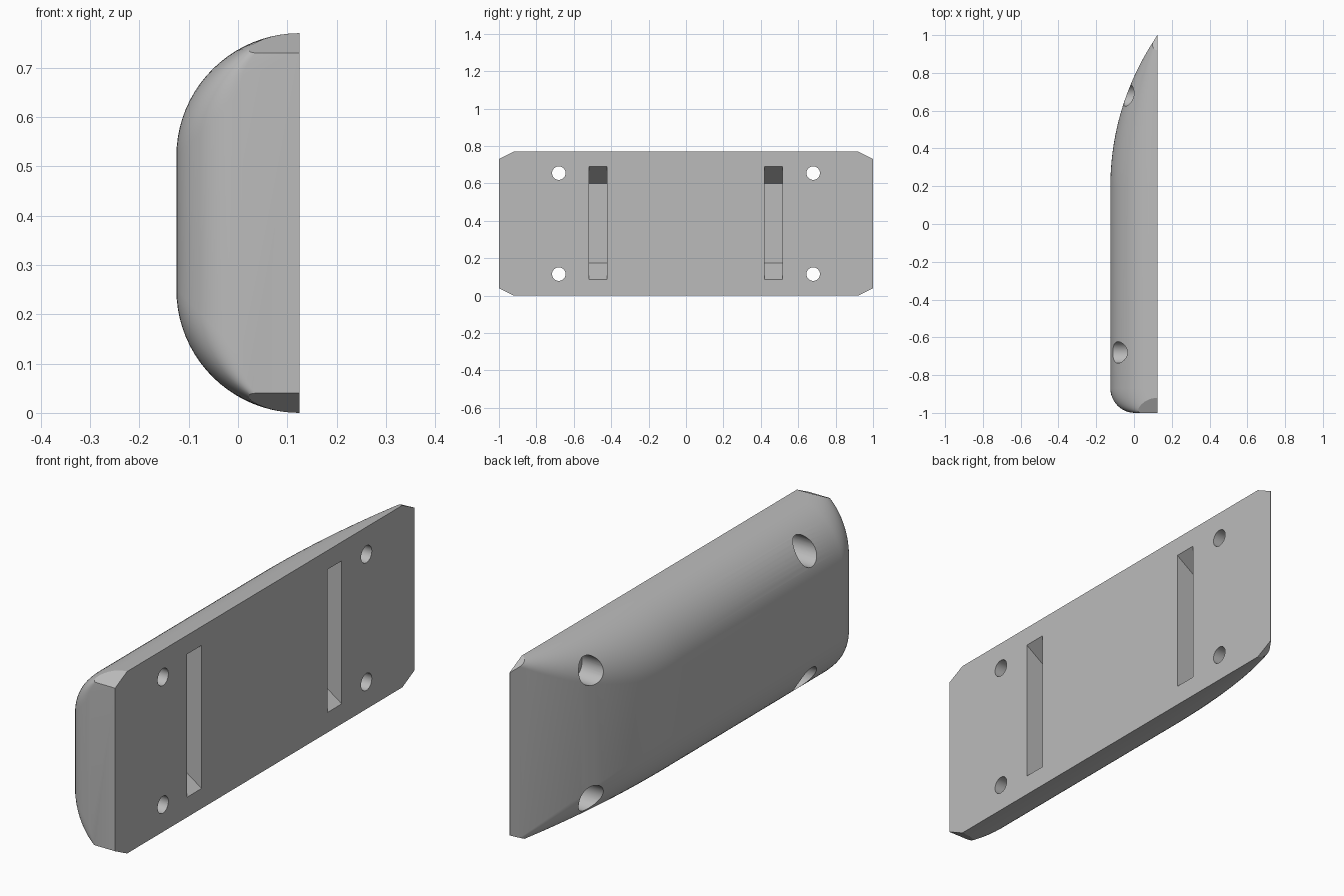
import bpy, bmesh, math
from mathutils import Matrix

if "Cube" in bpy.data.objects:
    bpy.data.objects.remove(bpy.data.objects["Cube"])

BACK = 0.125       # plane of the flat mounting face
DEPTH = 0.25       # full thickness
HEIGHT = 0.77
NOSE = 0.13        # rounding at the front end
TAPER = 0.2        # where the rear slope starts

gray = bpy.data.materials.new("plain gray")
gray.use_nodes = True
gray.diffuse_color = (0.5, 0.5, 0.5, 1)
gray.node_tree.nodes["Principled BSDF"].inputs["Base Color"].default_value = (0.5, 0.5, 0.5, 1)


def make_object(name, bm):
    bmesh.ops.recalc_face_normals(bm, faces=bm.faces)
    mesh = bpy.data.meshes.new(name)
    bm.to_mesh(mesh)
    bm.free()
    mesh.materials.append(gray)
    obj = bpy.data.objects.new(name, mesh)
    bpy.context.collection.objects.link(obj)
    return obj


def loft(name, rings):
    """Skin a row of equal closed rings and cap both ends."""
    bm = bmesh.new()
    rows = [[bm.verts.new(p) for p in ring] for ring in rings]
    n = len(rows[0])
    for a, b in zip(rows, rows[1:]):
        for i in range(n):
            j = (i + 1) % n
            bm.faces.new((a[i], a[j], b[j], b[i]))
    bm.faces.new(rows[0])
    bm.faces.new(rows[-1])
    return make_object(name, bm)


def section(y, depth, steps=20):
    """Half-rounded cross-section whose edge radius equals its depth."""
    top = []
    for i in range(steps + 1):
        a = math.pi / 2 * i / steps
        top.append((BACK - depth * math.cos(a), y, HEIGHT - depth + depth * math.sin(a)))
    bottom = [(x, y, HEIGHT - z) for x, y, z in reversed(top)]
    return top + bottom


def cylinder(name, x0, x1, y, z, radius):
    bm = bmesh.new()
    place = Matrix.Translation(((x0 + x1) / 2, y, z)) @ Matrix.Rotation(math.pi / 2, 4, "Y")
    bmesh.ops.create_cone(bm, cap_ends=True, segments=40, radius1=radius,
                          radius2=radius, depth=x1 - x0, matrix=place)
    return make_object(name, bm)


def cut(target, cutter, operation="DIFFERENCE"):
    cutter.hide_render = True
    mod = target.modifiers.new("cut", "BOOLEAN")
    mod.operation = operation
    mod.solver = "EXACT"
    mod.object = cutter
    bpy.context.view_layer.objects.active = target
    bpy.ops.object.modifier_apply(modifier=mod.name)
    bpy.data.objects.remove(cutter)


# Body: rounded nose, straight middle, curved slope to a thin rear edge
stations = []
for i in range(13):
    a = math.pi / 2 * i / 12
    stations.append((-1 + NOSE - NOSE * math.cos(a), DEPTH - NOSE + NOSE * math.sin(a)))
run = 1 - TAPER
arc = (run ** 2 + DEPTH ** 2) / (2 * DEPTH)
for i in range(25):
    t = run * i / 24
    drop = arc - math.sqrt(arc ** 2 - t ** 2)
    stations.append((TAPER + t, max(DEPTH - drop, 0.002)))
body = loft("mounting_block", [section(y, d) for y, d in stations])

# Clipped corners at both ends
quarter = [(0.90, HEIGHT + 0.01), (1.02, HEIGHT - 0.05)]
right = quarter + [(y, HEIGHT - z) for y, z in reversed(quarter)]
outline = right + [(-y, z) for y, z in reversed(right)]
cut(body, loft("corner_cutter", [[(x, y, z) for y, z in outline] for x in (-0.5, 0.5)]),
    "INTERSECT")

# Counterbored screw holes
for y in (-0.68, 0.68):
    for z in (0.115, 0.655):
        cut(body, cylinder("hole_cutter", -0.5, 0.5, y, z, 0.036))
        cut(body, cylinder("bore_cutter", -0.5, 0.05, y, z, 0.057))

# Strap slots with sloping ends in the flat face
for y in (-0.47, 0.467):
    slot = [(BACK + 0.13, -0.005), (BACK, 0.085), (BACK - 0.13, 0.175),
            (BACK - 0.13, 0.60), (BACK, 0.69), (BACK + 0.13, 0.78)]
    cut(body, loft("slot_cutter", [[(x, y + s, z) for x, z in slot] for s in (-0.048, 0.048)]))

bpy.ops.object.select_all(action="DESELECT")
body.select_set(True)
bpy.context.view_layer.objects.active = body
bpy.ops.object.shade_smooth_by_angle(angle=math.radians(25))
